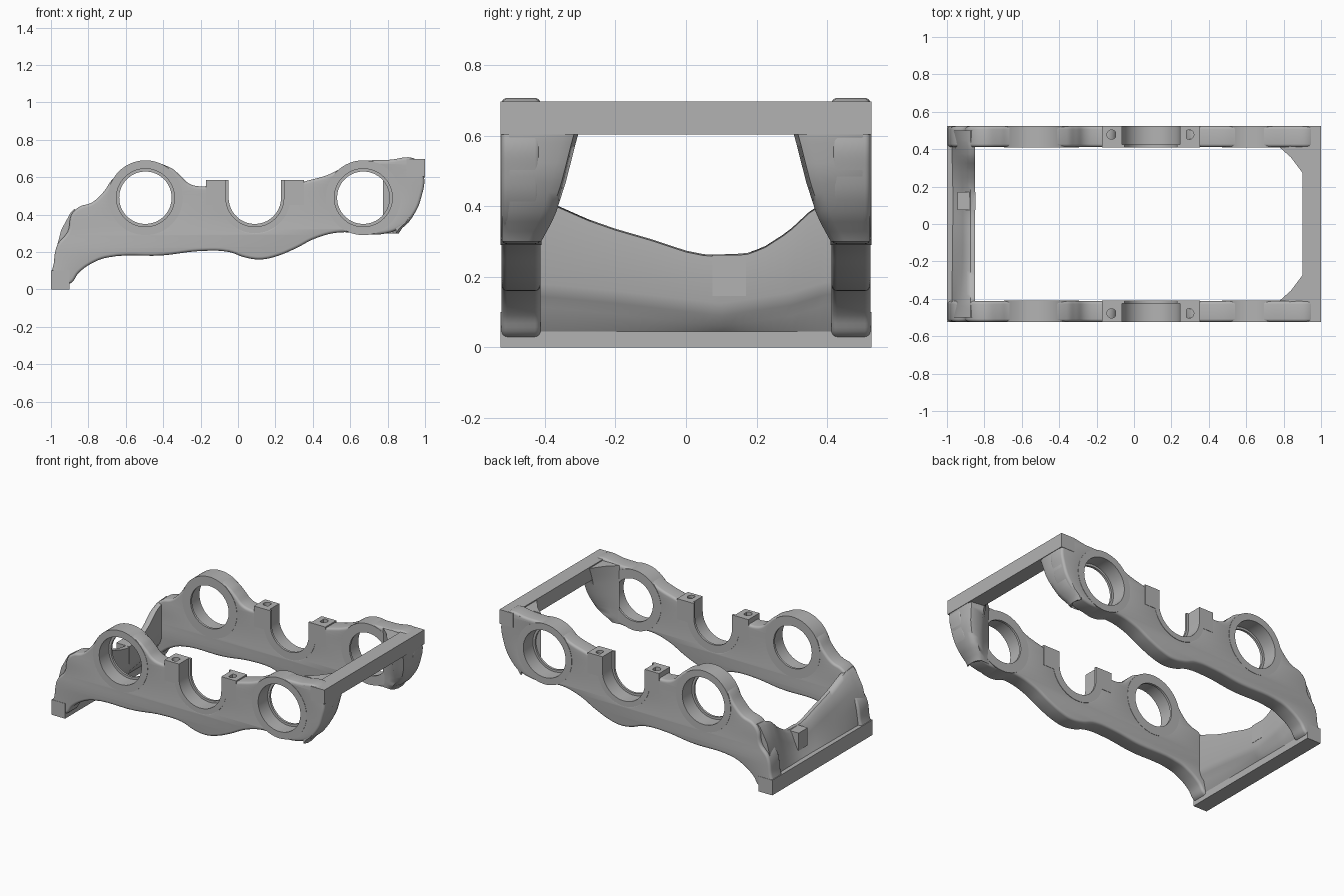
import bpy, bmesh, math
from mathutils import Matrix

old = bpy.data.objects.get("Cube")
if old:
    bpy.data.objects.remove(old)

metal = bpy.data.materials.new("plain_grey")
metal.use_nodes = True
GREY = (0.45, 0.45, 0.45, 1)
metal.diffuse_color = GREY
metal.node_tree.nodes["Principled BSDF"].inputs["Base Color"].default_value = GREY

INNER, OUTER = 0.41, 0.525      # side frame thickness range in y
AXLE_Z = 0.49


def finish(name, mesh, mirror=False, angle=35):
    ob = bpy.data.objects.new(name, mesh)
    bpy.context.collection.objects.link(ob)
    mesh.materials.clear()
    mesh.materials.append(metal)
    if mirror:
        mod = ob.modifiers.new("both_sides", "MIRROR")
        mod.use_axis = (False, True, False)
    bpy.ops.object.select_all(action="DESELECT")
    ob.select_set(True)
    bpy.context.view_layer.objects.active = ob
    bpy.ops.object.shade_smooth_by_angle(angle=math.radians(angle))
    return ob


def box(name, xs, ys, zs):
    bm = bmesh.new()
    bmesh.ops.create_cube(bm, size=1)
    for v in bm.verts:
        v.co = [r[0] if c < 0 else r[1] for c, r in zip(v.co, (xs, ys, zs))]
    mesh = bpy.data.meshes.new(name)
    bm.to_mesh(mesh)
    bm.free()
    return finish(name, mesh)


def circle(cx, cy, r, a0=0, a1=360, n=64):
    return [(cx + r * math.cos(math.radians(a0 + (a1 - a0) * i / n)),
             cy + r * math.sin(math.radians(a0 + (a1 - a0) * i / n)))
            for i in range(n + (a1 - a0 != 360))]


def plate(name, loops, lo, hi, bevel=0, smooth=False, upright=False):
    """Extrude filled outlines, across y or (upright) along z, on both sides."""
    cu = bpy.data.curves.new(name, "CURVE")
    cu.dimensions, cu.fill_mode = "2D", "BOTH"
    cu.extrude = (hi - lo) / 2 - bevel
    cu.bevel_depth, cu.offset, cu.bevel_resolution = bevel, -bevel, 3
    cu.resolution_u = 6
    for k, pts in enumerate(loops):
        curved = smooth and k == 0
        sp = cu.splines.new("BEZIER" if curved else "POLY")
        dst = sp.bezier_points if curved else sp.points
        dst.add(len(pts) - 1)
        for p, (x, y) in zip(dst, pts):
            if curved:
                p.co = (x, y, 0)
                p.handle_left_type = p.handle_right_type = "AUTO"
            else:
                p.co = (x, y, 0, 1)
        sp.use_cyclic_u = True
    tmp = bpy.data.objects.new(name + "_outline", cu)
    bpy.context.collection.objects.link(tmp)
    bpy.context.view_layer.update()
    deps = bpy.context.evaluated_depsgraph_get()
    mesh = bpy.data.meshes.new_from_object(tmp.evaluated_get(deps))
    bpy.data.objects.remove(tmp)
    mid = (lo + hi) / 2
    if upright:
        mesh.transform(Matrix.Translation((0, 0, mid)))
    else:
        mesh.transform(Matrix.Translation((0, mid, 0)) @ Matrix.Rotation(math.pi / 2, 4, "X"))
    bm = bmesh.new()
    bm.from_mesh(mesh)
    bmesh.ops.remove_doubles(bm, verts=bm.verts, dist=1e-5)
    bmesh.ops.recalc_face_normals(bm, faces=bm.faces)
    bm.to_mesh(mesh)
    bm.free()
    return finish(name, mesh, mirror=True)


def loft(name, sections, mirror=False):
    bm = bmesh.new()
    rings = [[bm.verts.new(p) for p in s] for s in sections]
    n = len(rings[0])
    for a, b in zip(rings, rings[1:]):
        for i in range(n):
            bm.faces.new((a[i], a[(i + 1) % n], b[(i + 1) % n], b[i]))
    bm.faces.new(rings[0])
    bm.faces.new(rings[-1])
    bmesh.ops.recalc_face_normals(bm, faces=bm.faces)
    mesh = bpy.data.meshes.new(name)
    bm.to_mesh(mesh)
    bm.free()
    return finish(name, mesh, mirror, 50)


def interp(table, t):
    for (a, u), (b, v) in zip(table, table[1:]):
        if t <= b:
            f = max(0, (t - a) / (b - a))
            return u + (v - u) * f
    return table[-1][1]


# Flowing side frames with rounded rims
top_edge = [(-.99, .04), (-.985, .14), (-.965, .24), (-.91, .31), (-.89, .4), (-.85, .44),
            (-.78, .465), (-.72, .52), (-.66, .6), (-.5, .68), (-.36, .65), (-.31, .61),
            (-.26, .565), (-.2, .55), (-.12, .55), (-.083, .49)]
saddle = [(-.035, .365), (.09, .312), (.215, .365), (.263, .49)]
far_edge = [(.3, .56), (.36, .578), (.48, .612), (.58, .66), (.67, .685), (.8, .692), (.96, .69),
            (.995, .6), (.982, .5), (.94, .4), (.87, .33), (.78, .297)]
low_edge = [(.67, .295), (.55, .305), (.42, .275), (.3, .215), (.2, .175), (.12, .16), (.04, .17),
            (-.05, .2), (-.2, .205), (-.4, .182), (-.7, .17), (-.78, .14), (-.85, .09), (-.9, .03)]
bores = [-.495, .67]
plate("side_frame", [top_edge + saddle + far_edge + low_edge] +
      [circle(x, AXLE_Z, .172) for x in bores], INNER + .002, OUTER - .002, .016, True)

# Round bearing housings with a narrow inner lip
for label, x in zip(("rear", "front"), bores):
    plate(label + "_bearing_ring", [circle(x, AXLE_Z, .2), circle(x, AXLE_Z, .155)], INNER, OUTER)
    plate(label + "_bearing_lip", [circle(x, AXLE_Z, .16), circle(x, AXLE_Z, .14)],
          INNER, INNER + .015)


# Open centre saddle with its lip
def u_shape(r_in, r_out, top=.585, cx=.09):
    return ([(cx - r_out, top)] + circle(cx, AXLE_Z, r_out, 180, 360, 40) + [(cx + r_out, top),
            (cx + r_in, top)] + circle(cx, AXLE_Z, r_in, 360, 180, 40) + [(cx - r_in, top)])


plate("saddle_liner", [u_shape(.155, .19)], INNER, OUTER)
plate("saddle_lip", [u_shape(.14, .16)], INNER, INNER + .015)

# Clamp posts with bolt holes
for label, x0, x1, bolt in (("rear", -.17, -.068, -.12), ("front", .248, .353, .295)):
    plate(label + "_clamp_post",
          [[(x0, INNER), (x1, INNER), (x1, OUTER), (x0, OUTER)], circle(bolt, .478, .025, n=24)],
          .45, .585, upright=True)

# Cross bars at both ends
box("lower_cross_bar", (-1, -.9), (-OUTER, OUTER), (0, .1))
box("upper_cross_bar", (.9, 1), (-OUTER, OUTER), (.603, .697))

# Corner gussets flowing from the upper bar into the side frames
reach = [(.3, .41), (.37, .372), (.47, .34), (.6, .307), (.69, .275)]
bulge = [(.3, .86), (.33, .88), (.36, .915), (.4, .942), (.45, .966), (.5, .983), (.6, .997)]
sections = []
for i in range(15):
    z = .3 + .39 * i / 14
    y, x = interp(reach, z), interp(bulge, z)
    mid = min(.9, x - .03)
    sections.append([(px, py, z) for px, py in (
        (.775, .413), ((.775 + mid) / 2, .413 - (.413 - y) * .4), (mid, y), (x - .01, y + .012),
        (x, y + .04), (x, .5), (x - .015, .522), (.845, .522), (.86, .47), (.83, .413))])
loft("corner_gusset", sections, True)

# Sagging end wall above the lower bar
crest = [(-.5, .425), (-.43, .42), (-.37, .4), (-.28, .36), (-.2, .332), (-.1, .303), (0, .27),
         (.06, .258), (.17, .262), (.22, .28), (.29, .325), (.36, .39), (.43, .42), (.5, .425)]
ridge = [(-.5, .15), (-.36, .14), (-.2, .125), (.1, .09), (.3, .12), (.4, .15), (.5, .15)]
sections = []
for i in range(41):
    y = -.5 + i / 40
    t, r = interp(crest, y), interp(ridge, y)
    s = min(1, abs(y) / .5) ** 3
    sections.append([(px, y, pz) for px, pz in (
        (-.92, .03), (-.9, .045), (-.885, r - .03), (-.862, r), (-.85, r + .035), (-.85, t),
        (-.875, t + .004), (-.895, t - .015), (-.915 - .03 * s, t * .75),
        (-.94 - .03 * s, t * .5 + .01), (-.975, .09))])
loft("end_wall", sections)
box("end_wall_rib", (-.945, -.848), (.075, .17), (.145, .262))
